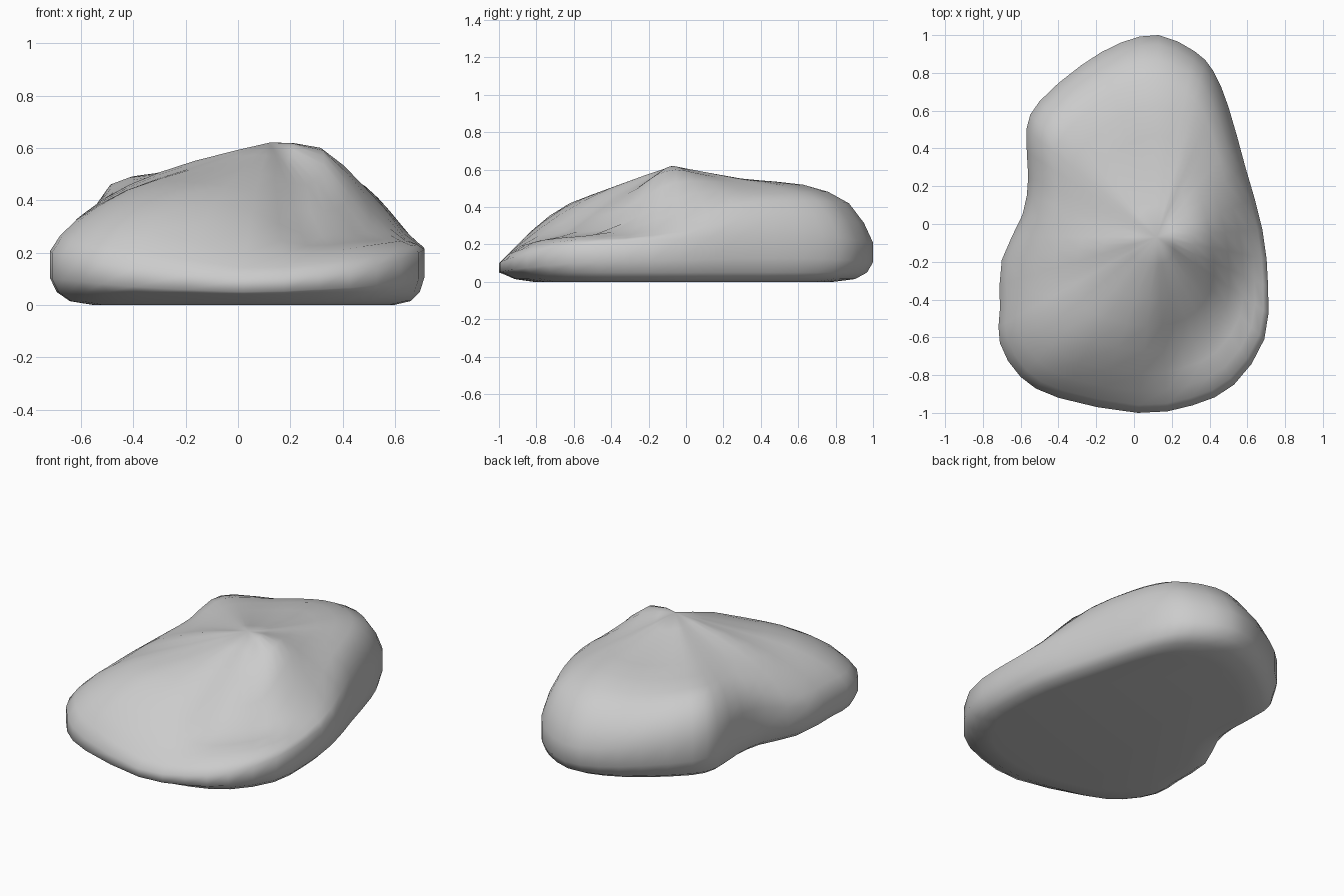
import bpy, bmesh
from mathutils import Vector

if "Cube" in bpy.data.objects:
    bpy.data.objects.remove(bpy.data.objects["Cube"])

# Spokes around the outline: x, y, then height at the rim and at 88%, 65%, 35% of the radius
SPOKES = [
    (0.13, 1.00, .21, .42, .52, .55), (-0.07, 0.96, .22, .42, .51, .54),
    (-0.28, 0.84, .25, .42, .50, .54), (-0.50, 0.65, .28, .46, .505, .55),
    (-0.57, 0.50, .30, .46, .50, .55), (-0.56, 0.25, .30, .43, .49, .55),
    (-0.59, 0.05, .27, .41, .48, .55), (-0.70, -0.19, .21, .34, .46, .55),
    (-0.71, -0.45, .21, .33, .44, .53), (-0.71, -0.63, .20, .32, .44, .52),
    (-0.60, -0.81, .18, .31, .435, .51), (-0.40, -0.92, .14, .28, .42, .51),
    (0.02, -1.00, .10, .20, .36, .505), (0.31, -0.96, .12, .20, .27, .47),
    (0.53, -0.85, .15, .225, .27, .46), (0.69, -0.61, .20, .245, .28, .50),
    (0.71, -0.33, .22, .25, .36, .57), (0.68, -0.03, .23, .31, .45, .60),
    (0.59, 0.30, .25, .41, .49, .58), (0.50, 0.62, .25, .43, .50, .56),
    (0.42, 0.81, .24, .43, .51, .56), (0.32, 0.915, .22, .43, .515, .555),
]
PEAK = Vector((0.12, -0.07, 0.62))


def midpoint(a, b, c, d):
    """Smooth halfway point between b and c."""
    return (9 * (b + c) - a - d) / 16


def spoke_profile(x, y, rim, *tops):
    """Points from the flat base, round the side and up to the peak."""
    def at(t, z):
        return Vector((PEAK.x + t * (x - PEAK.x), PEAK.y + t * (y - PEAK.y), z))
    base = [at(.80, 0), at(.91, .015), at(.97, min(.05, rim * .4)), at(1, rim * .5)]
    top = [at(1, rim)] + [at(t, z) for t, z in zip((.88, .65, .35), tops)]
    ctrl = [base[-1]] + top + [PEAK, PEAK]
    for i in range(1, 5):
        base += [ctrl[i], midpoint(*ctrl[i - 1:i + 3])]
    return base


profiles = [spoke_profile(*s) for s in SPOKES]
n = len(profiles)

# Double the spokes with smooth in-between ones
rows = []
for i in range(n):
    quad = [profiles[(i + k) % n] for k in (-1, 0, 1, 2)]
    rows += [profiles[i], [midpoint(*p) for p in zip(*quad)]]

# Skin the boulder
bm = bmesh.new()
grid = [[bm.verts.new(p) for p in row] for row in rows]
peak = bm.verts.new(PEAK)
for i, a in enumerate(grid):
    b = grid[(i + 1) % len(grid)]
    for j in range(len(a) - 1):
        bm.faces.new((a[j], b[j], b[j + 1], a[j + 1]))
    bm.faces.new((a[-1], b[-1], peak))
bm.faces.new([row[0] for row in grid])
bmesh.ops.recalc_face_normals(bm, faces=bm.faces)
for f in bm.faces:
    f.smooth = True

mesh = bpy.data.meshes.new("boulder")
bm.to_mesh(mesh)
bm.free()
boulder = bpy.data.objects.new("boulder", mesh)
bpy.context.collection.objects.link(boulder)
